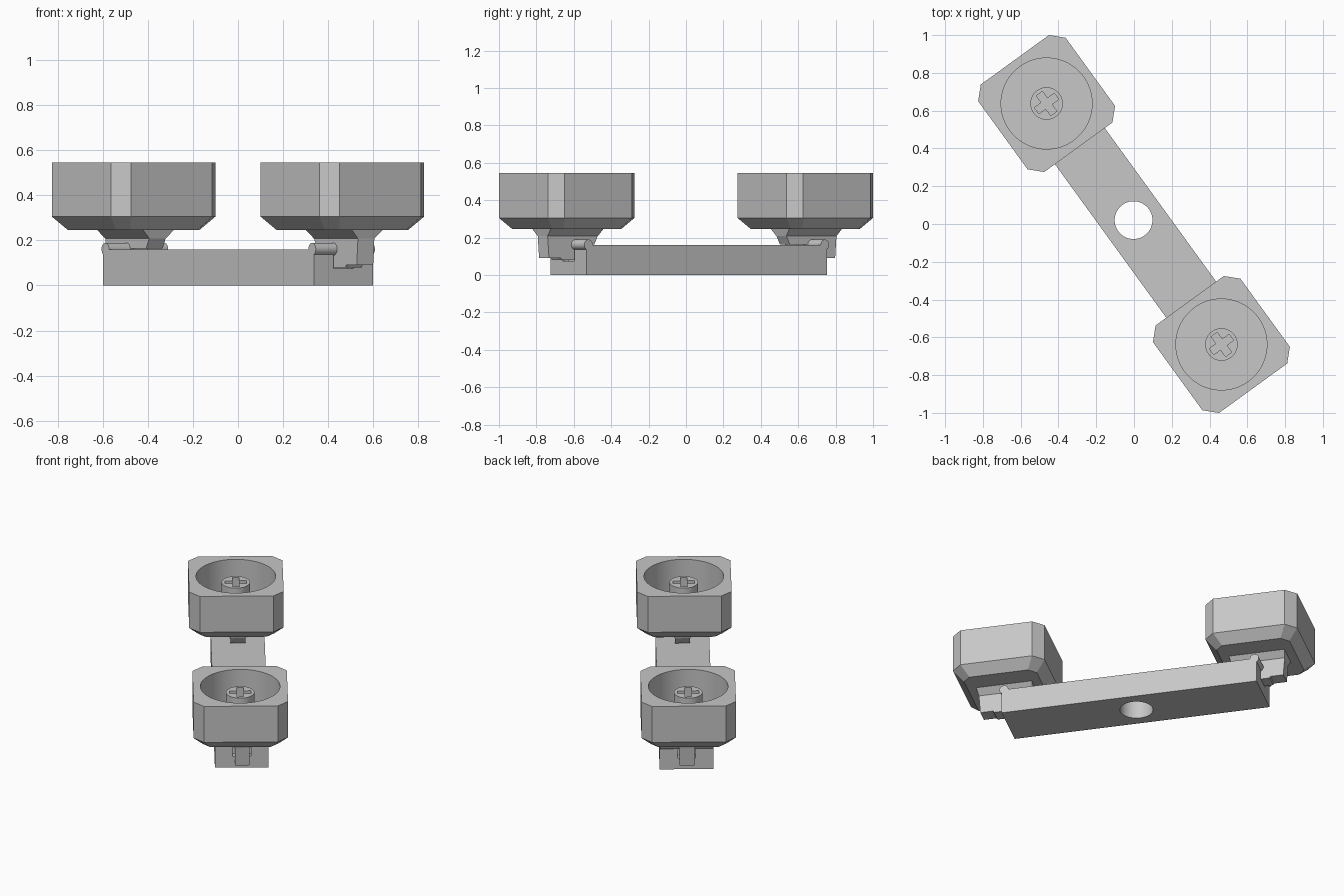
import bpy, bmesh, math
from mathutils import Matrix

if "Cube" in bpy.data.objects:
    bpy.data.objects.remove(bpy.data.objects["Cube"])

ANGLE = math.radians(-54.04)      # long axis of the bar in plan
OFF = 0.01                        # sideways offset of bar and legs

grey = bpy.data.materials.new("light_grey")
grey.diffuse_color = (0.57, 0.57, 0.57, 1)
grey.use_nodes = True
grey.node_tree.nodes["Principled BSDF"].inputs["Base Color"].default_value = grey.diffuse_color


def loft(name, rings):
    """Closed solid through a stack of equal-length rings of points."""
    bm = bmesh.new()
    rows = [[bm.verts.new(p) for p in ring] for ring in rings]
    n = len(rows[0])
    bm.faces.new(rows[0])
    bm.faces.new(rows[-1])
    for a, b in zip(rows, rows[1:]):
        for i in range(n):
            j = (i + 1) % n
            bm.faces.new((a[i], a[j], b[j], b[i]))
    bmesh.ops.recalc_face_normals(bm, faces=bm.faces)
    mesh = bpy.data.meshes.new(name)
    bm.to_mesh(mesh)
    bm.free()
    mesh.materials.append(grey)
    ob = bpy.data.objects.new(name, mesh)
    bpy.context.collection.objects.link(ob)
    return ob


def box(name, x0, x1, y0, y1, z0, z1):
    return loft(name, [[(x0, y0, z), (x1, y0, z), (x1, y1, z), (x0, y1, z)]
                       for z in (z0, z1)])


def cylinder(name, x, y, r, z0, z1, n=64):
    ring = [(x + r * math.cos(2 * math.pi * i / n),
             y + r * math.sin(2 * math.pi * i / n)) for i in range(n)]
    return loft(name, [[(*p, z) for p in ring] for z in (z0, z1)])


def octagon(cx, h, c, z):
    """Square of half width h with corners cut by c."""
    k = h - c
    pts = [(h, -k), (h, k), (k, h), (-k, h), (-h, k), (-h, -k), (-k, -h), (k, -h)]
    return [(cx + x, y, z) for x, y in pts]


def carve(ob, *cutters):
    for cutter in cutters:
        mod = ob.modifiers.new("cut", 'BOOLEAN')
        mod.operation, mod.solver, mod.object = 'DIFFERENCE', 'EXACT', cutter
    dg = bpy.context.evaluated_depsgraph_get()
    mesh = bpy.data.meshes.new_from_object(ob.evaluated_get(dg))
    ob.modifiers.clear()
    ob.data = mesh
    for cutter in cutters:
        bpy.data.objects.remove(cutter)


# Bar with a through hole, and a ledge and slot at each end
B0, B1 = -0.807, 0.783
bar = box("bar", B0, B1, OFF - 0.163, OFF + 0.163, 0, 0.16)
cuts = [cylinder("hole_cut", -0.018, OFF, 0.1, -0.1, 0.3)]
for s, end in ((-1, B0), (1, B1)):
    for inner, w, z in ((0.028, 0.3, 0.14), (0.04, 0.055, 0.075)):
        a, b = sorted((end - s * inner, end + s * 0.1))
        cuts.append(box("end_cut", a, b, OFF - w, OFF + w, z, 0.4))
carve(bar, *cuts)
smooth = [bar]

for s, end, side in ((-1, B0, "back"), (1, B1, "front")):
    cx = s * 0.788

    # Chamfered square cup with a round well
    cup = loft(side + "_cup", [octagon(cx, 0.227, 0.045, 0.245),
                               octagon(cx, 0.286, 0.063, 0.305),
                               octagon(cx, 0.286, 0.063, 0.545)])
    carve(cup, cylinder("well_cut", cx, 0, 0.241, 0.305, 0.7, 96))

    # Post in the well with a cross-shaped socket
    post = cylinder(side + "_post", cx, 0, 0.086, 0.30, 0.505, 48)
    carve(post, box("slot_cut", cx - 0.065, cx + 0.065, -0.02, 0.02, 0.36, 0.6),
          box("slot_cut", cx - 0.02, cx + 0.02, -0.065, 0.065, 0.36, 0.6))

    # Flared foot under the cup
    rings = []
    for hu, hv, z in ((0.166, 0.045, 0.208), (0.174, 0.084, 0.246)):
        rings.append([(cx - hu, OFF - hv, z), (cx + hu, OFF - hv, z),
                      (cx + hu, OFF + hv, z), (cx - hu, OFF + hv, z)])
    loft(side + "_foot", rings)

    # Clip leg hooking over the end of the bar
    profile = [(0.622, 0.21), (0.954, 0.21), (0.945, 0.09), (0.865, 0.09),
               (0.86, 0.08), (0.76, 0.08), (0.755, 0.164), (0.645, 0.164)]
    loft(side + "_clip_leg", [[(s * u, y, z) for u, z in profile]
                              for y in (OFF - 0.045, OFF + 0.045)])

    # Pivot pin lying across the bar end
    pu, n = end - s * 0.014, 32
    pin = loft(side + "_pin", [[(pu + 0.028 * math.cos(2 * math.pi * i / n), y,
                                 0.161 + 0.028 * math.sin(2 * math.pi * i / n))
                                for i in range(n)]
                               for y in (OFF - 0.162, OFF + 0.162)])
    smooth += [cup, post, pin]

# Turn everything to the diagonal
turn = Matrix.Rotation(ANGLE, 4, 'Z')
for ob in bpy.context.collection.objects:
    ob.data.transform(turn)

# Smooth the round surfaces, keep the edges crisp
bpy.ops.object.select_all(action='DESELECT')
for ob in smooth:
    ob.select_set(True)
bpy.context.view_layer.objects.active = bar
bpy.ops.object.shade_smooth_by_angle(angle=math.radians(25))
